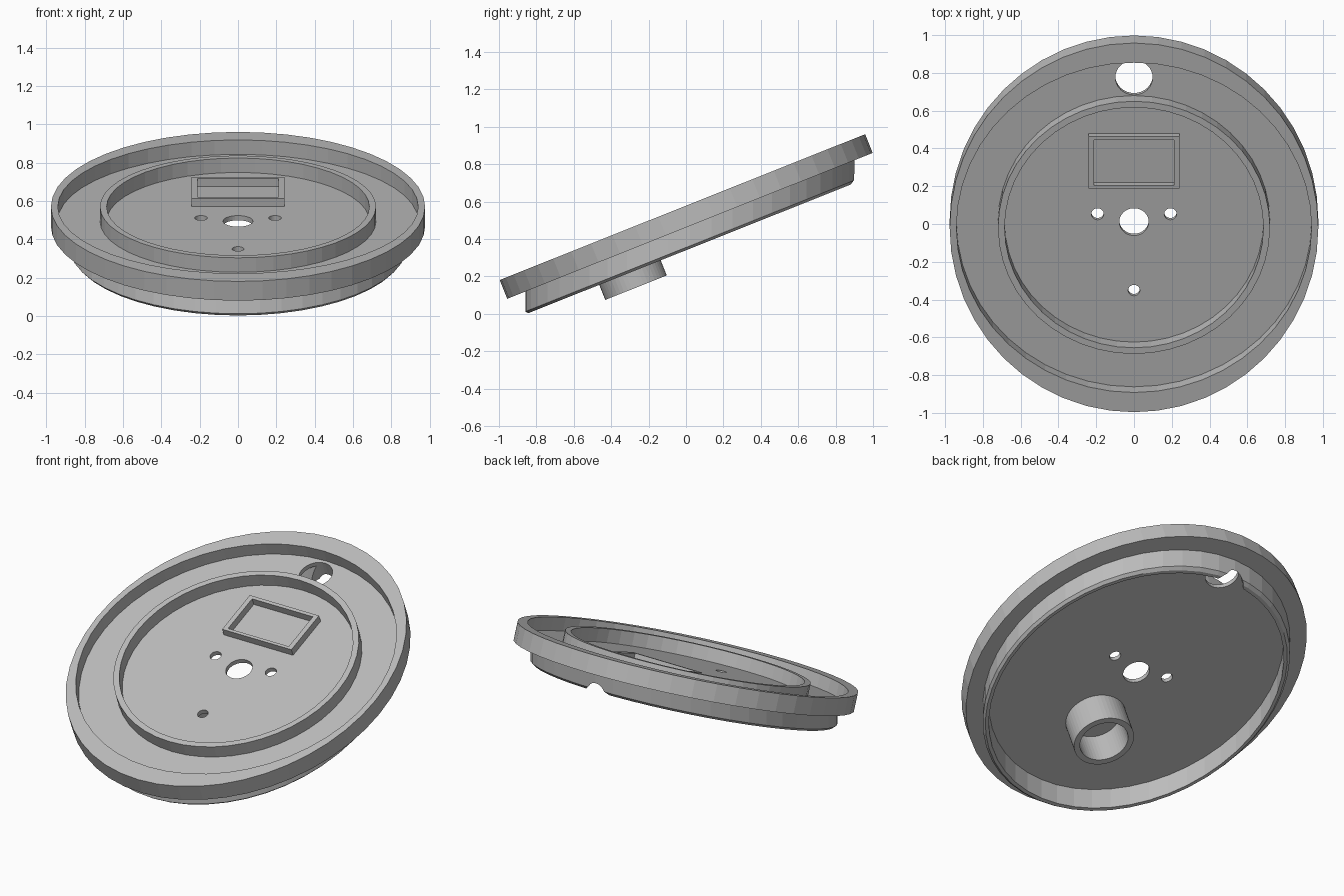
import bpy, bmesh, math
from mathutils import Matrix, Vector

if "Cube" in bpy.data.objects:
    bpy.data.objects.remove(bpy.data.objects["Cube"])

TILT = math.radians(21.75)
SEG = 48
# local frame of the tilted dish: u = x, v = up the slope, w = out of the plate
FRAME = Matrix.Translation((0, 0.021, 0.47)) @ Matrix.Rotation(TILT, 4, 'X')
FLOOR, RIM_TOP = 0.027, 0.108

grey = bpy.data.materials.new("plain_grey")
grey.diffuse_color = (0.5, 0.5, 0.5, 1)
grey.use_nodes = True
grey.node_tree.nodes["Principled BSDF"].inputs["Base Color"].default_value = grey.diffuse_color


def finish(name, bm):
    bmesh.ops.recalc_face_normals(bm, faces=bm.faces)
    me = bpy.data.meshes.new(name)
    bm.to_mesh(me)
    bm.free()
    me.materials.append(grey)
    ob = bpy.data.objects.new(name, me)
    bpy.context.collection.objects.link(ob)
    return ob


def tilted(a, b, w, v0=0.0, n=SEG):
    """Ellipse loop in the dish frame."""
    return [FRAME @ Vector((a * math.cos(t), v0 + b * math.sin(t), w))
            for t in (2 * math.pi * i / n for i in range(n))]


def upright(r, drop):
    """Loop of a vertical cylinder cut parallel to the plate, 'drop' below it."""
    pts = []
    for i in range(SEG):
        t = 2 * math.pi * i / SEG
        y = r * math.sin(t)
        pts.append(Vector((r * math.cos(t), 0.021 + y, 0.47 + y * math.tan(TILT) - drop)))
    return pts


def rect(x, v0, v1, w):
    return [FRAME @ Vector(p) for p in ((-x, v0, w), (x, v0, w), (x, v1, w), (-x, v1, w))]


def loft(name, loops, closed=True):
    """Bridge loops; closed joins last to first (ring), otherwise caps the ends."""
    bm = bmesh.new()
    rows = [[bm.verts.new(p) for p in lp] for lp in loops]
    n = len(rows[0])
    for k in range(len(rows) if closed else len(rows) - 1):
        a, b = rows[k], rows[(k + 1) % len(rows)]
        for i in range(n):
            j = (i + 1) % n
            bm.faces.new((a[i], a[j], b[j], b[i]))
    if not closed:
        bm.faces.new(rows[0])
        bm.faces.new(rows[-1])
    return finish(name, bm)


def tube(name, ro, ri, w0, w1, v0=0.0, rv=None):
    rv = rv or ro
    return loft(name, [tilted(ro, rv, w0, v0), tilted(ro, rv, w1, v0),
                       tilted(ri, ri, w1, v0), tilted(ri, ri, w0, v0)])


def cut(ob, cutter):
    m = ob.modifiers.new("holes", 'BOOLEAN')
    m.operation = 'DIFFERENCE'
    m.solver = 'EXACT'
    m.object = cutter


# floor plate
plate = loft("floor_plate", [tilted(0.94, 0.94, 0), tilted(0.94, 0.94, FLOOR)], False)

# outer rim: oval outside, round inside
tube("outer_rim", 0.976, 0.94, 0, RIM_TOP, rv=1.052)

# raised inner ring
tube("inner_ring", 0.72, 0.685, FLOOR, RIM_TOP)

# vertical skirt under the plate with a chamfered lower edge
skirt = loft("lower_skirt", [upright(0.88, 0), upright(0.88, 0.107), upright(0.865, 0.122),
                             upright(0.845, 0.122), upright(0.845, 0)])

# short tube under the plate
tube("under_tube", 0.177, 0.142, -0.2, 0, v0=-0.39)

# rectangular frame on the floor
X, XI, V, VI = 0.242, 0.212, (0.208, 0.505), (0.226, 0.484)
loft("window_frame", [rect(X, *V, FLOOR), rect(X, *V, FLOOR + 0.045),
                      rect(XI, *VI, FLOOR + 0.045), rect(XI, *VI, FLOOR)])

# hole cutters: u, v, radius
for u, v, r in ((0, 0, 0.078), (-0.193, 0.045, 0.033), (0.193, 0.045, 0.033),
                (0, -0.39, 0.031), (0, 0.823, 0.099)):
    shift = Vector((u, 0, 0))
    loops = [[p + shift for p in tilted(r, r, w, v, 32)] for w in (-0.3, 0.2)]
    cutter = loft("hole_cutter", loops, False)
    cutter.hide_render = True
    cutter.hide_viewport = False
    cutter.display_type = 'WIRE'
    cut(plate, cutter)
    if v > 0.5:
        cut(skirt, cutter)
